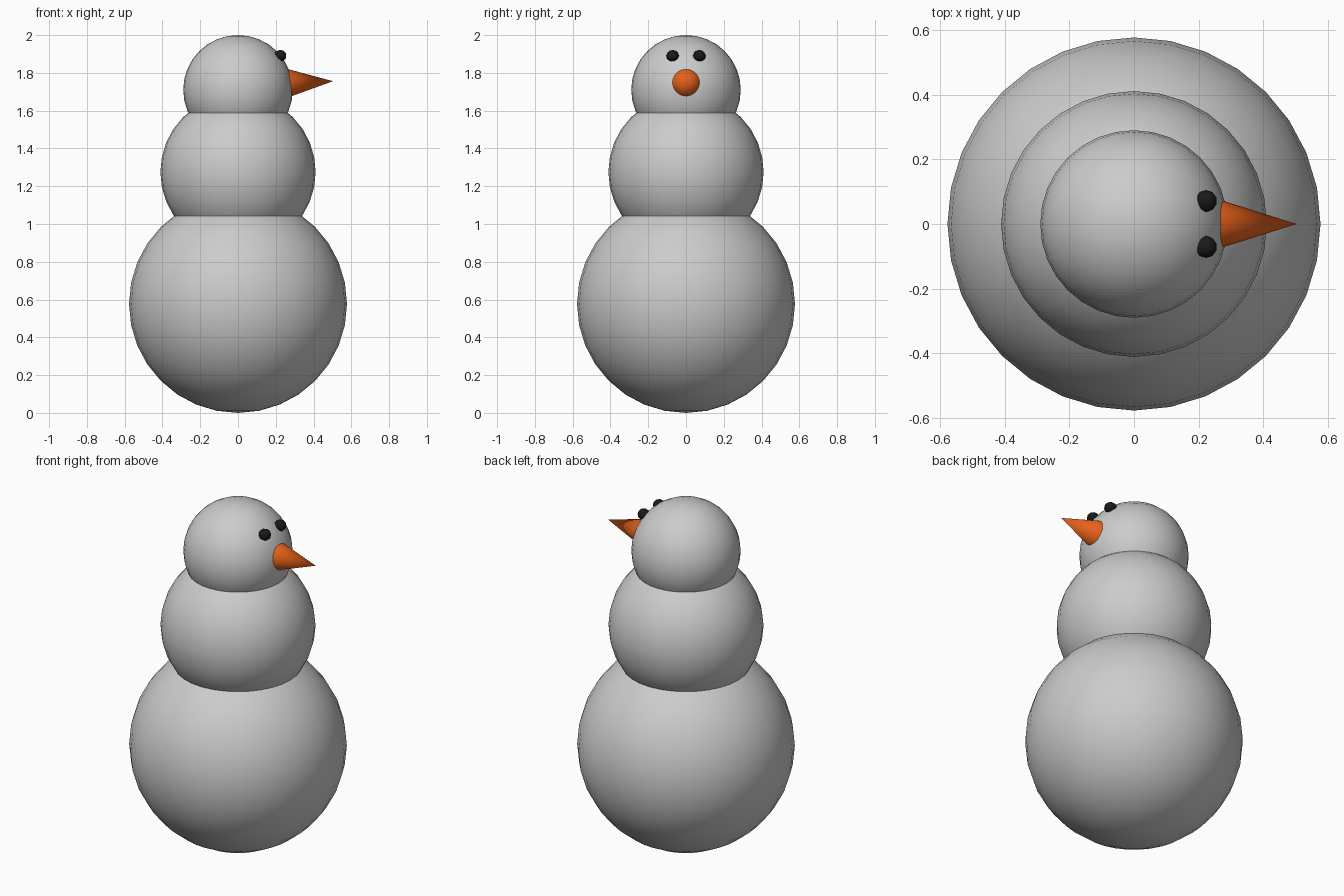
import bpy
from math import radians
from mathutils import Vector

if "Cube" in bpy.data.objects:
    bpy.data.objects.remove(bpy.data.objects["Cube"])


def paint(name, rgb):
    mat = bpy.data.materials.new(name)
    mat.diffuse_color = (*rgb, 1.0)
    mat.use_nodes = True
    mat.node_tree.nodes["Principled BSDF"].inputs["Base Color"].default_value = mat.diffuse_color
    return mat


def finish(name, mat=None):
    obj = bpy.context.object
    obj.name = name
    if mat:
        obj.data.materials.append(mat)
    bpy.ops.object.shade_smooth_by_angle(angle=radians(40))
    return obj


orange = paint("carrot_orange", (0.8, 0.12, 0.01))
black = paint("coal_black", (0.01, 0.01, 0.01))

# Three stacked snowballs
for name, radius, z in (("bottom_ball", 0.577, 0.577),
                        ("middle_ball", 0.411, 1.275),
                        ("head_ball", 0.29, 1.71)):
    bpy.ops.mesh.primitive_uv_sphere_add(segments=32, ring_count=16,
                                         radius=radius, location=(0, 0, z))
    finish(name)

# Carrot nose along +x, tilted slightly up, base sunk into the head
base, tip = Vector((0.22, 0, 1.744)), Vector((0.503, 0, 1.756))
axis = tip - base
bpy.ops.mesh.primitive_cone_add(vertices=32, radius1=0.089, radius2=0,
                                depth=axis.length, location=(base + tip) / 2,
                                rotation=axis.to_track_quat('Z', 'Y').to_euler())
finish("nose", orange)

# Coal eyes either side of the nose
for side, label in ((-1, "right"), (1, "left")):
    bpy.ops.mesh.primitive_ico_sphere_add(subdivisions=2, radius=0.034,
                                          location=(0.223, side * 0.071, 1.89))
    eye = finish("eye_" + label, black)
    eye.scale.z = 0.93
